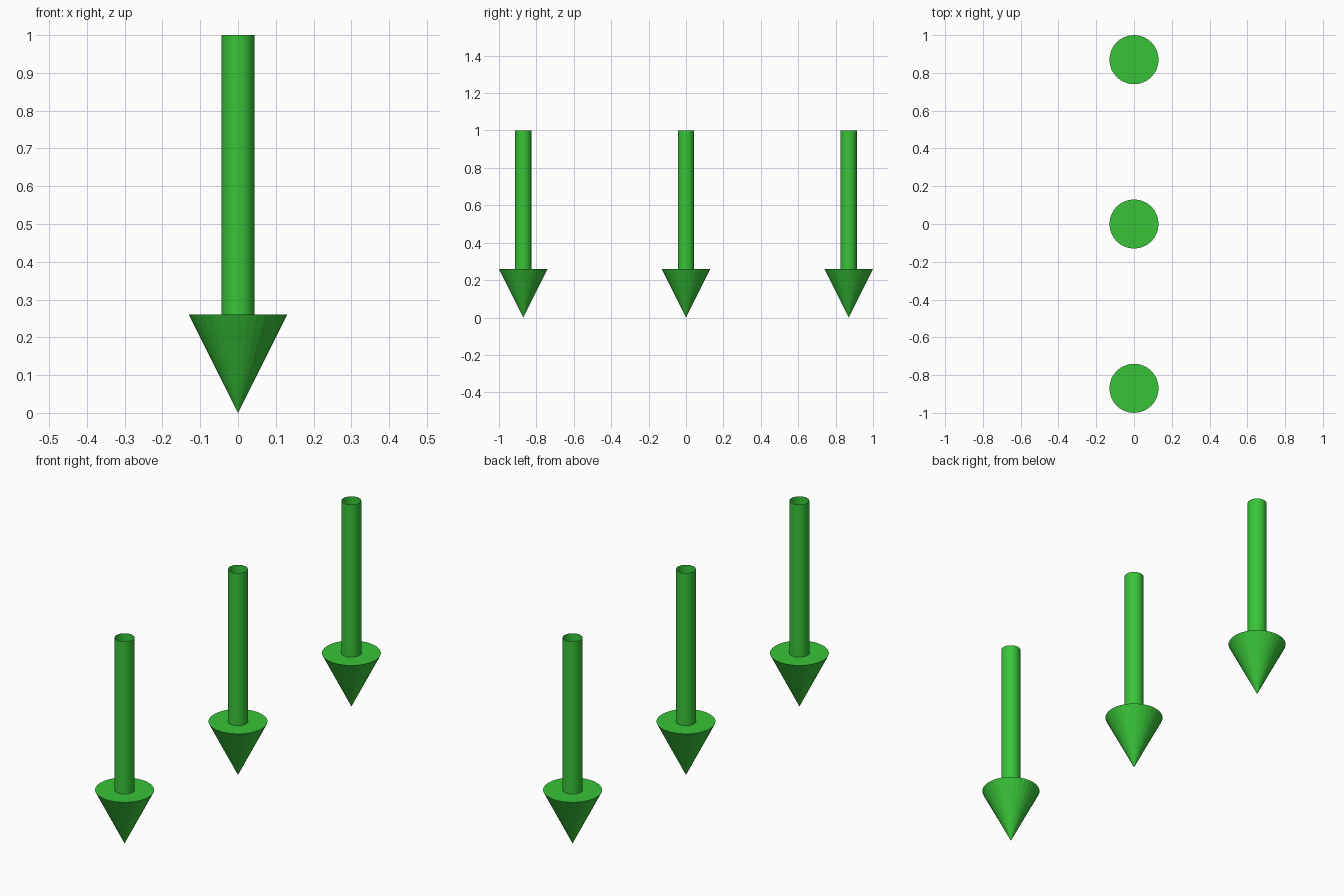
import bpy

if "Cube" in bpy.data.objects:
    bpy.data.objects.remove(bpy.data.objects["Cube"])

SIDES = 32
HEAD_R, HEAD_H = 0.13, 0.26
SHAFT_R, TOP = 0.0435, 1.0

green = bpy.data.materials.new("green")
green.diffuse_color = (0.04, 0.55, 0.04, 1)
green.use_nodes = True
green.node_tree.nodes["Principled BSDF"].inputs["Base Color"].default_value = green.diffuse_color


def finish(name):
    obj = bpy.context.object
    obj.name = name
    obj.data.materials.append(green)
    return obj


def arrow(label, y):
    # Solid cone head, tip pointing down at z = 0
    bpy.ops.mesh.primitive_cone_add(
        vertices=SIDES, radius1=0, radius2=HEAD_R, depth=HEAD_H,
        location=(0, y, HEAD_H / 2))
    finish(label + "_arrow_head")

    # Shaft: open-ended tube standing on the flat of the head
    bpy.ops.mesh.primitive_cylinder_add(
        vertices=SIDES, radius=SHAFT_R, depth=TOP - HEAD_H,
        end_fill_type='NOTHING', location=(0, y, (TOP + HEAD_H) / 2))
    finish(label + "_arrow_shaft")
    bpy.ops.object.shade_smooth_by_angle()


# Row of three arrows along y
for label, y in (("front", -0.87), ("middle", 0), ("back", 0.87)):
    arrow(label, y)
